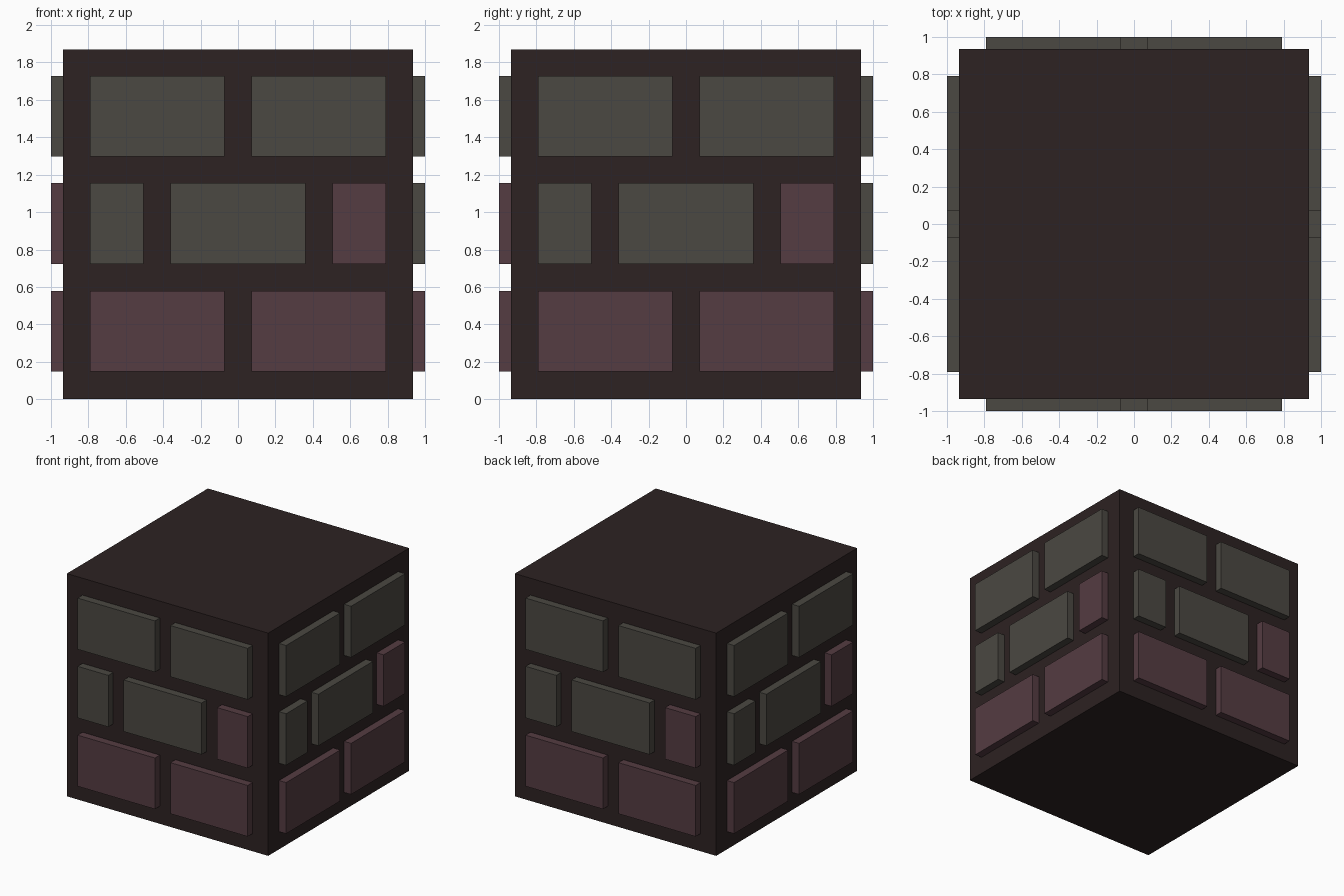
import bpy, bmesh
from math import pi
from mathutils import Matrix, Vector

if "Cube" in bpy.data.objects:
    bpy.data.objects.remove(bpy.data.objects["Cube"])

CORE = 0.935          # half width of the mortar block
FACE = 1.0            # outer plane of the bricks


def material(name, rgb):
    m = bpy.data.materials.new(name)
    m.diffuse_color = (*rgb, 1)
    m.use_nodes = True
    m.node_tree.nodes["Principled BSDF"].inputs["Base Color"].default_value = m.diffuse_color
    return m


mortar = material("dark mortar", (0.026, 0.016, 0.016))
grey = material("grey stone", (0.070, 0.065, 0.054))
red = material("dull red brick", (0.090, 0.045, 0.054))


def box(name, lo, hi, mat, turn=0):
    """Box between two corners, turned about the z axis."""
    lo, hi = Vector(lo), Vector(hi)
    bm = bmesh.new()
    bmesh.ops.create_cube(bm, size=1)
    bm.transform(Matrix.Rotation(turn, 4, 'Z')
                 @ Matrix.Translation((lo + hi) / 2)
                 @ Matrix.Diagonal((*(hi - lo), 1)))
    me = bpy.data.meshes.new(name)
    bm.to_mesh(me)
    bm.free()
    me.materials.append(mat)
    ob = bpy.data.objects.new(name, me)
    bpy.context.collection.objects.link(ob)
    return ob


# Mortar block
box("mortar_block", (-CORE, -CORE, 0), (CORE, CORE, 2 * CORE), mortar)

# Brick courses: bottom, top, and (left, right, material) for each brick
courses = [
    (0.148, 0.577, [(-0.79, -0.072, red), (0.072, 0.79, red)]),
    (0.722, 1.155, [(-0.79, -0.505, grey), (-0.362, 0.362, grey), (0.505, 0.79, red)]),
    (1.298, 1.728, [(-0.79, -0.072, grey), (0.072, 0.79, grey)]),
]

# The same wall on all four sides
for i, side in enumerate(("front", "right", "back", "left")):
    for row, (z0, z1, bricks) in enumerate(courses, 1):
        for n, (x0, x1, mat) in enumerate(bricks, 1):
            box(f"{side}_brick_{row}_{n}", (x0, -FACE, z0),
                (x1, -CORE + 0.005, z1), mat, i * pi / 2)
